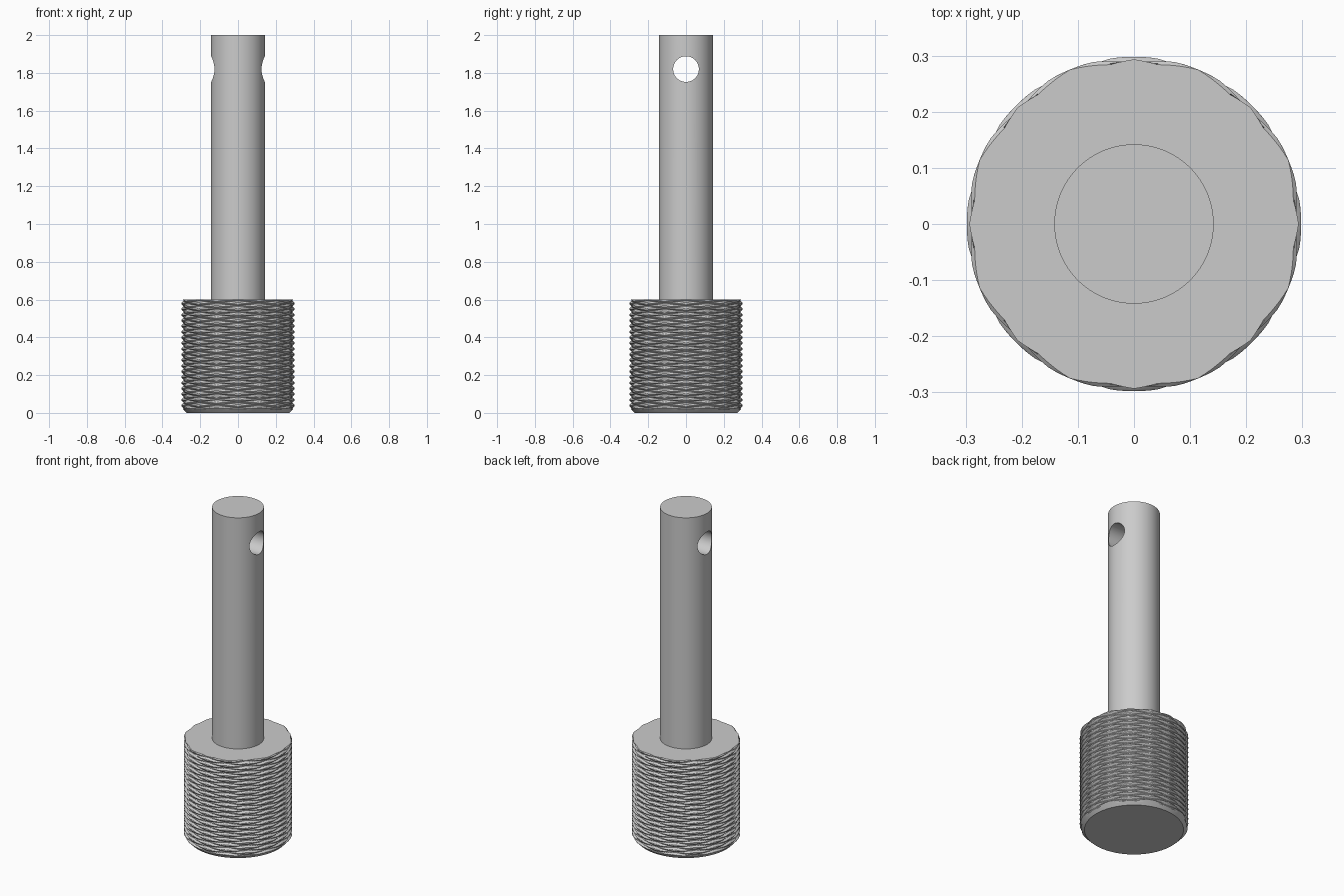
import bpy, bmesh
from math import sin, cos, pi, tau, radians

cube = bpy.data.objects.get("Cube")
if cube:
    bpy.data.objects.remove(cube, do_unlink=True)

steel = bpy.data.materials.new("plain_grey_steel")
steel.use_nodes = True
GREY = (0.6, 0.6, 0.6, 1)
steel.diffuse_color = GREY
steel.node_tree.nodes["Principled BSDF"].inputs["Base Color"].default_value = GREY


def finish(obj, angle):
    bpy.ops.object.select_all(action="DESELECT")
    obj.select_set(True)
    bpy.context.view_layer.objects.active = obj
    bpy.ops.object.shade_smooth_by_angle(angle=radians(angle))


def cylinder(name, radius, z0, z1, sides):
    bpy.ops.mesh.primitive_cylinder_add(vertices=sides, radius=radius, depth=z1 - z0,
                                        location=(0, 0, (z0 + z1) / 2))
    obj = bpy.context.object
    obj.name = name
    obj.data.materials.append(steel)
    return obj


# Shaft with a cross hole running left to right
shaft = cylinder("shaft", 0.142, 0.59, 2.0, 96)
cutter = cylinder("hole_cutter", 0.068, -0.3, 0.3, 64)
cutter.rotation_euler = (0, pi / 2, 0)
cutter.location = (0, 0, 1.82)
cutter.hide_render = True
cutter.hide_viewport = True
hole = shaft.modifiers.new("cross_hole", "BOOLEAN")
hole.operation = "DIFFERENCE"
hole.solver = "EXACT"
hole.object = cutter
bpy.context.view_layer.update()
bpy.context.view_layer.objects.active = shaft
bpy.ops.object.modifier_apply(modifier="cross_hole")
bpy.data.objects.remove(cutter, do_unlink=True)
finish(shaft, 30)

# Knob with two crossing sets of shallow spiral grooves
RADIUS, HEIGHT, DEPTH = 0.298, 0.6, 0.011
STARTS, ROWS, STEPS = 8, 20, 16
SEGMENTS = STARTS * STEPS


def groove(phase):
    """V-groove depth factor: 1 at the groove line, 0 on the land."""
    distance = abs(phase - round(phase))
    return max(0, 1 - distance / 0.32)


def knob_radius(angle, z):
    rise = (z - HEIGHT) * ROWS / HEIGHT + 0.19
    turn = STARTS * angle / tau
    cut = max(groove(rise + turn), groove(rise - turn))
    chamfer = 0.272 + z
    return min(RADIUS - DEPTH * cut, chamfer)


bm = bmesh.new()
rings = []
for j in range(ROWS * STEPS + 1):
    z = HEIGHT * j / (ROWS * STEPS)
    ring = []
    for i in range(SEGMENTS):
        a = tau * i / SEGMENTS
        r = knob_radius(a, z)
        ring.append(bm.verts.new((r * cos(a), r * sin(a), z)))
    rings.append(ring)
for low, high in zip(rings, rings[1:]):
    for i in range(SEGMENTS):
        k = (i + 1) % SEGMENTS
        bm.faces.new((low[i], low[k], high[k], high[i]))
bm.faces.new(list(reversed(rings[0])))
bm.faces.new(rings[-1])
mesh = bpy.data.meshes.new("knurled_knob")
bm.to_mesh(mesh)
bm.free()
mesh.materials.append(steel)
knob = bpy.data.objects.new("knurled_knob", mesh)
bpy.context.collection.objects.link(knob)
finish(knob, 20)
